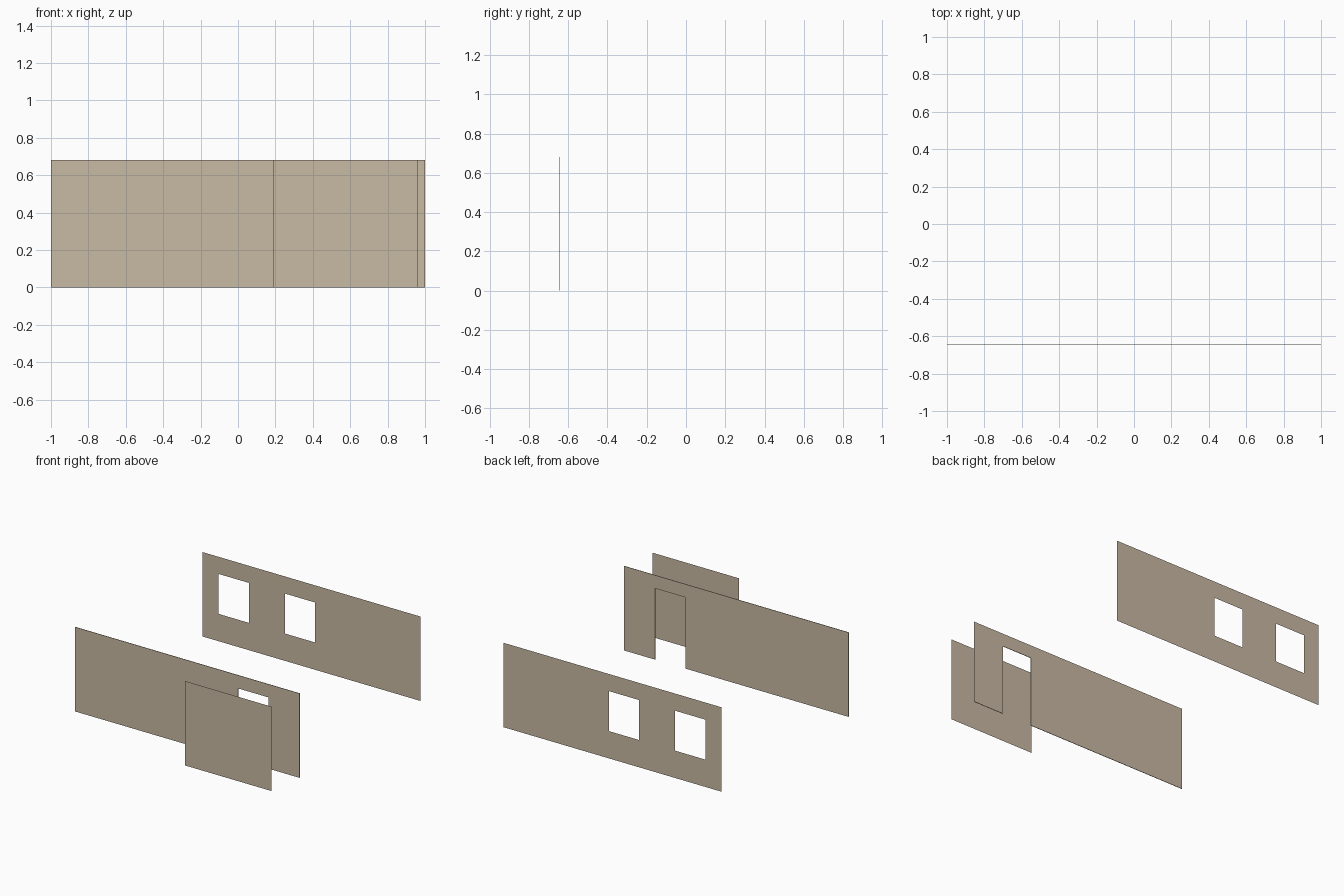
import bpy
import bmesh

if "Cube" in bpy.data.objects:
    bpy.data.objects.remove(bpy.data.objects["Cube"])

HEIGHT = 0.68

# One plaster colour for all walls
plaster = bpy.data.materials.new("beige_plaster")
plaster.diffuse_color = (0.584, 0.491, 0.371, 1.0)
plaster.use_nodes = True
plaster.node_tree.nodes["Principled BSDF"].inputs["Base Color"].default_value = plaster.diffuse_color


def wall(name, y, x0, x1, openings=(), thickness=0.0):
    """Upright sheet in the xz plane; openings are (x0, x1, z0, z1)."""
    xs = sorted({x0, x1, *(v for o in openings for v in o[:2])})
    zs = sorted({0.0, HEIGHT, *(v for o in openings for v in o[2:])})
    bm = bmesh.new()
    grid = [[bm.verts.new((x, y, z)) for z in zs] for x in xs]
    for i in range(len(xs) - 1):
        for j in range(len(zs) - 1):
            cx, cz = (xs[i] + xs[i + 1]) / 2, (zs[j] + zs[j + 1]) / 2
            if any(a < cx < b and c < cz < d for a, b, c, d in openings):
                continue
            bm.faces.new((grid[i][j], grid[i + 1][j],
                          grid[i + 1][j + 1], grid[i][j + 1]))
    loose = [v for v in bm.verts if not v.link_faces]
    bmesh.ops.delete(bm, geom=loose, context='VERTS')
    mesh = bpy.data.meshes.new(name)
    bm.to_mesh(mesh)
    bm.free()
    mesh.materials.append(plaster)
    obj = bpy.data.objects.new(name, mesh)
    bpy.context.collection.objects.link(obj)
    if thickness:
        mod = obj.modifiers.new("thickness", 'SOLIDIFY')
        mod.thickness = thickness
        mod.offset = 0.0
    return obj


# Back wall with two windows
wall("back_wall", 0.95, -0.98, 0.962,
     [(-0.837, -0.568, 0.22, 0.542), (-0.247, 0.022, 0.22, 0.542)])

# Long middle wall with a doorway
wall("middle_wall", -0.643, -1.0, 1.0,
     [(0.453, 0.723, 0.0, 0.574)], thickness=0.004)

# Short front wall
wall("front_wall", -0.949, 0.19, 0.962)
